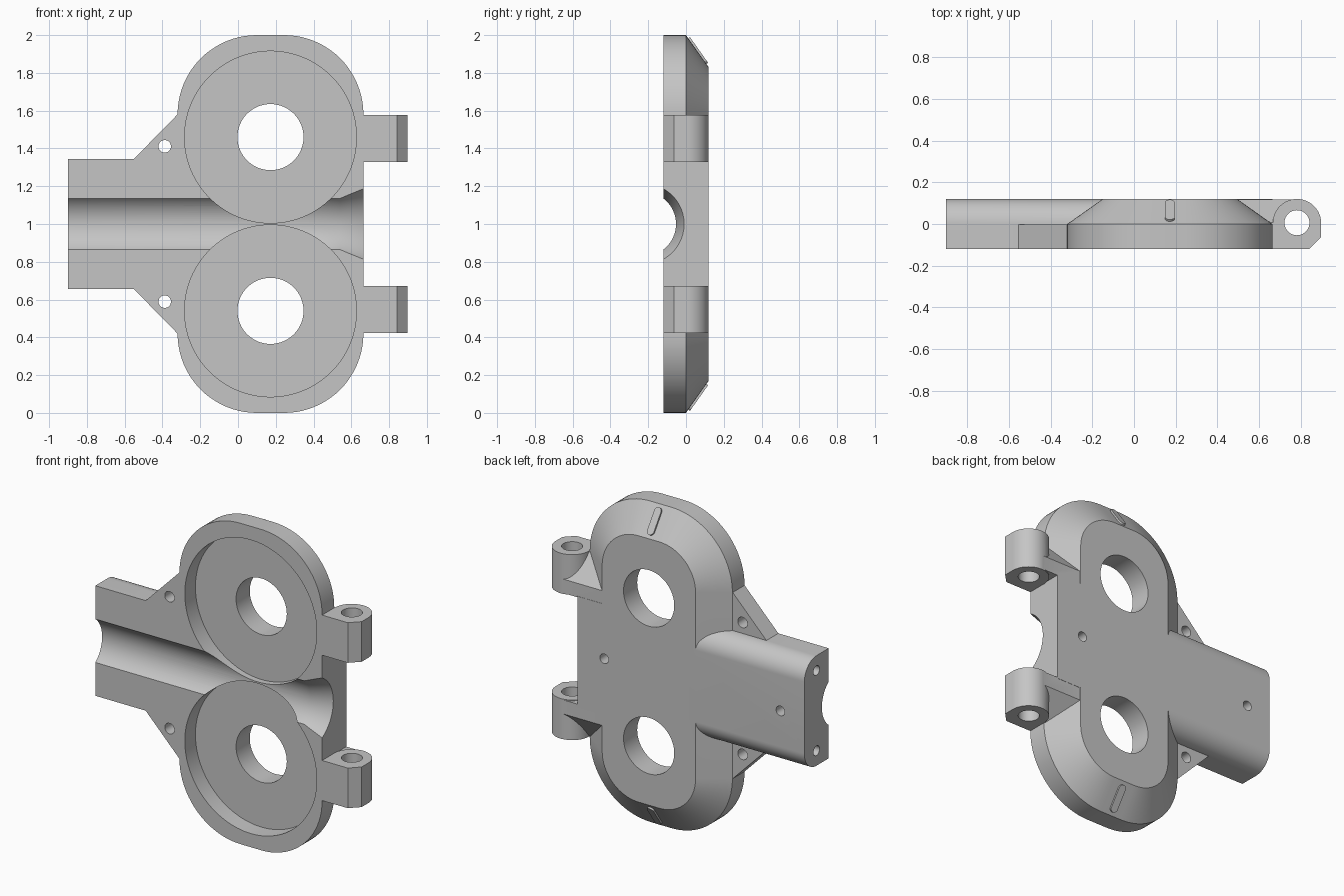
import bpy, bmesh
from math import sin, cos, radians
from mathutils import Vector

cube = bpy.data.objects.get("Cube")
if cube:
    bpy.data.objects.remove(cube, do_unlink=True)

T = 0.12                  # half thickness
CX, DZ = 0.172, 0.46      # wheel centre: x, and height offset from the middle
X0, X1 = -0.32, 0.664     # sides of the rounded body
SLOPE = 0.17              # inset of the rear bevel
HX = 0.781                # hinge axis

grey = bpy.data.materials.new("grey")
grey.use_nodes = True
colour = (0.56, 0.56, 0.56, 1)
grey.diffuse_color = colour
grey.node_tree.nodes["Principled BSDF"].inputs["Base Color"].default_value = colour


def loft(name, rings):
    """Solid through matching rings of 3D points, capped at both ends."""
    bm = bmesh.new()
    loops = [[bm.verts.new(p) for p in ring] for ring in rings]
    n = len(loops[0])
    for a, b in zip(loops, loops[1:]):
        for i in range(n):
            j = (i + 1) % n
            bm.faces.new((a[i], a[j], b[j], b[i]))
    bm.faces.new(loops[0])
    bm.faces.new(loops[-1])
    bmesh.ops.recalc_face_normals(bm, faces=bm.faces)
    mesh = bpy.data.meshes.new(name)
    bm.to_mesh(mesh)
    bm.free()
    mesh.materials.append(grey)
    obj = bpy.data.objects.new(name, mesh)
    bpy.context.collection.objects.link(obj)
    return obj


def place(axis, t, profile):
    make = {"x": lambda u, v: (t, u, v),
            "y": lambda u, v: (u, t, v),
            "z": lambda u, v: (u, v, t)}[axis]
    return [make(u, v) for u, v in profile]


def prism(name, axis, profile, a, b):
    return loft(name, [place(axis, a, profile), place(axis, b, profile)])


def arc(u, v, r, start, end, steps):
    angles = [radians(start + (end - start) * i / steps) for i in range(steps + 1)]
    return [(u + r * cos(t), v + r * sin(t)) for t in angles]


def circle(u, v, r, steps=64):
    return arc(u, v, r, 0, 360, steps)[:-1]


def rounded(u0, u1, v0, v1, r, steps=20):
    return (arc(u1 - r, v1 - r, r, 0, 90, steps) + arc(u0 + r, v1 - r, r, 90, 180, steps)
            + arc(u0 + r, v0 + r, r, 180, 270, steps) + arc(u1 - r, v0 + r, r, 270, 360, steps))


def combine(target, tool, operation):
    mod = target.modifiers.new(operation, "BOOLEAN")
    mod.object, mod.operation, mod.solver = tool, operation, "EXACT"
    bpy.context.view_layer.objects.active = target
    bpy.ops.object.modifier_apply(modifier=mod.name)
    bpy.data.objects.remove(tool, do_unlink=True)


def add(tool):
    combine(body, tool, "UNION")


def cut(tool):
    combine(body, tool, "DIFFERENCE")


# Rounded body with a bevelled back
outline = rounded(X0, X1, 0, 2, 0.42)
back = rounded(X0 + SLOPE, X1 - SLOPE, SLOPE, 2 - SLOPE, 0.42 - SLOPE)
body = loft("gear_housing", [place("y", -T, outline), place("y", 0, outline),
                             place("y", T, back)])

# Square block between the hinges
add(prism("block", "y", [(0.3, 0.66), (X1, 0.66), (X1, 1.34), (0.3, 1.34)], -0.1, T))

# Side arm, rounded along its back edges
arm = ([(-T, 0.657)] + arc(0, 0.657 + T, T, -90, 0, 16)
       + arc(0, 1.343 - T, T, 0, 90, 16) + [(-T, 1.343)])
add(prism("arm", "x", arm, -0.9, -0.06))

# Triangular ears
for s in (1, -1):
    ear = [(-0.595, 0.3), (-0.28, 0.621), (-0.28, 0.3)]
    add(prism("ear", "y", [(x, 1 + s * z) for x, z in ear], -T, -0.003))

# Groove along the middle, flared at the open end
cut(loft("groove", [place("x", x, circle(-0.223, 1, r, 96))
                    for x, r in ((-1, 0.17), (0.54, 0.17), (X1, 0.213), (0.7, 0.2255))]))

# Hinge lugs with sloping webs behind them
lug = ([(0.61, -T), (HX + 0.06, -T), (HX + 0.116, -0.063)]
       + arc(HX, 0.004, 0.116, 0, 180, 32) + [(0.61, -0.02)])
web = [(-0.1, 0.333), (T - 0.0015, 0.333), (T - 0.0015, 0.42), (0.006, 0.574), (-0.1, 0.574)]
for s in (1, -1):
    add(prism("web", "x", [(y, 1 + s * z) for y, z in web], 0.42, HX - 0.011))
    add(prism("lug", "z", lug, 1 + s * 0.328, 1 + s * 0.578))

# Wheel pockets and axle holes
for s in (1, -1):
    z = 1 + s * DZ
    cut(prism("pocket", "y", circle(CX, z, 0.455, 128), -0.3, -0.015))
    cut(prism("axle_hole", "y", circle(CX, z, 0.175), -0.2, 0.3))

# Hinge and screw holes
for s in (1, -1):
    cut(prism("ear_hole", "y", circle(-0.388, 1 + s * 0.411, 0.033, 32), -0.3, 0.3))
    cut(prism("hinge_hole", "z", circle(HX, 0.006, 0.06, 48), 1 + s * 0.2, 1 + s * 0.7))
    cut(prism("end_hole", "x", circle(0, 1 + s * 0.25, 0.03, 32), -1, -0.78))
for x in (-0.735, 0.48):
    cut(prism("back_hole", "y", circle(x, 1, 0.03, 32), 0.03, 0.3))

# Raised pill marks on the bevel
parts = [body]
for s, name in ((1, "upper_mark"), (-1, "lower_mark")):
    along = Vector((0, T, -s * SLOPE)).normalized()
    out = Vector((0, SLOPE, s * T)).normalized()
    middle = Vector((CX, T / 2, 1 + s * (1 - SLOPE / 2)))
    pill = arc(0, 0.06, 0.023, 0, 180, 16) + arc(0, -0.06, 0.023, 180, 360, 16)
    parts.append(loft(name, [[middle + Vector((u, 0, 0)) + along * v + out * h
                              for u, v in pill] for h in (-0.01, 0.011)]))

# Smooth curves, sharp edges
bpy.ops.object.select_all(action="DESELECT")
for obj in parts:
    obj.select_set(True)
bpy.context.view_layer.objects.active = body
bpy.ops.object.shade_smooth_by_angle(angle=radians(25))
